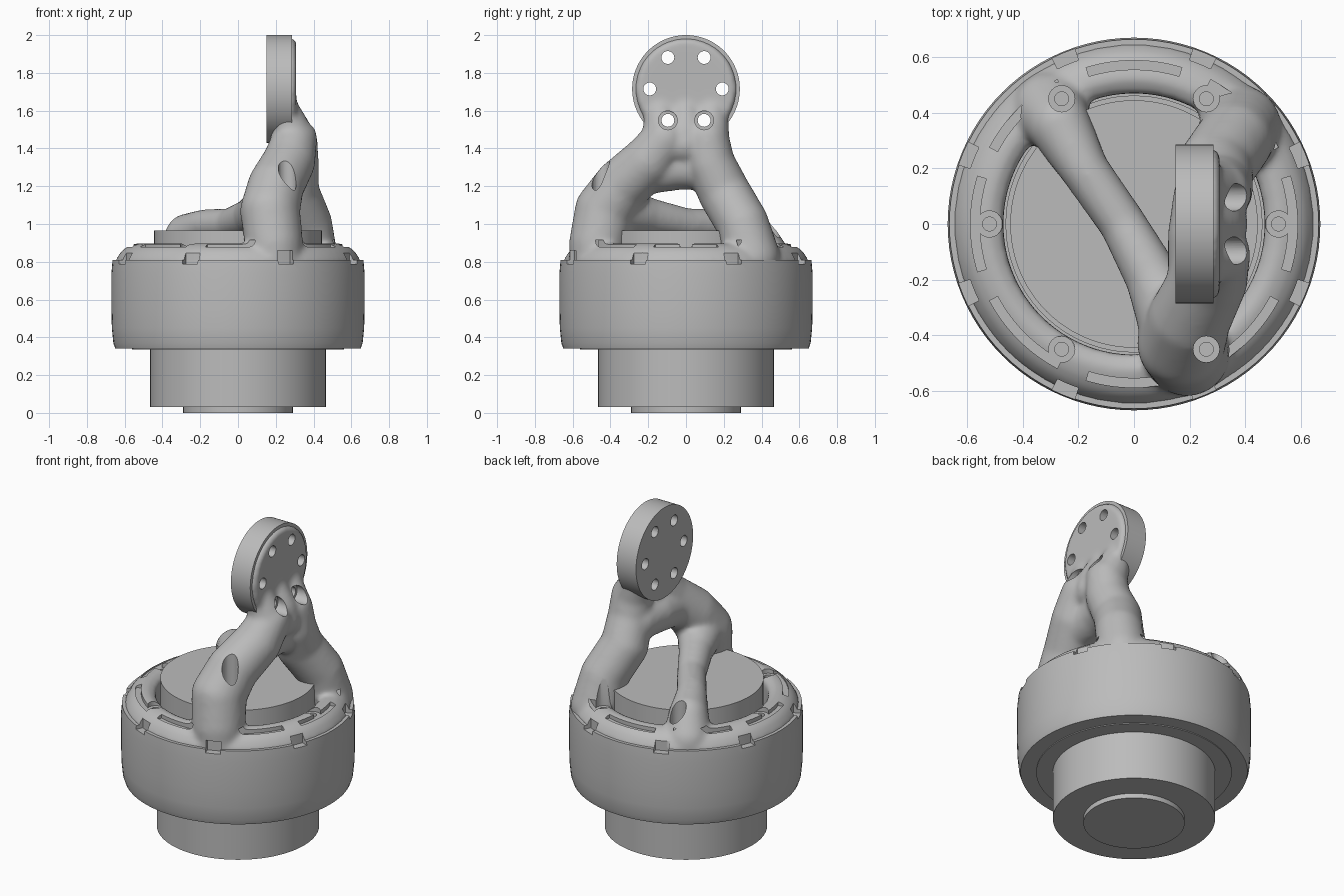
import bpy, bmesh, math
from mathutils import Matrix, Vector

if "Cube" in bpy.data.objects:
    bpy.data.objects.remove(bpy.data.objects["Cube"])

TAU = 2 * math.pi
grey = bpy.data.materials.new("grey metal")
grey.diffuse_color = (0.5, 0.5, 0.5, 1)
grey.use_nodes = True
grey.node_tree.nodes["Principled BSDF"].inputs["Base Color"].default_value = grey.diffuse_color


def lathe(bm, profile, seg=96, mat=Matrix(), a0=0.0, a1=TAU):
    """Revolve a closed (radius, height) outline around z, fully or over an arc."""
    full = a1 - a0 > TAU - 1e-4
    n = len(profile)
    rings = []
    for i in range(seg if full else seg + 1):
        a = a0 + (a1 - a0) * i / seg
        rings.append([bm.verts.new(mat @ Vector((r * math.cos(a), r * math.sin(a), z)))
                      for r, z in profile])
    faces = []
    for i in range(seg):
        p, q = rings[i], rings[(i + 1) % len(rings)]
        for j in range(n):
            k = (j + 1) % n
            rj, rk = profile[j][0], profile[k][0]
            if rj == 0 and rk == 0:
                continue
            if rj == 0:
                faces.append(bm.faces.new((p[j], q[k], p[k])))
            elif rk == 0:
                faces.append(bm.faces.new((p[j], q[j], p[k])))
            else:
                faces.append(bm.faces.new((p[j], q[j], q[k], p[k])))
    if not full:
        bm.faces.new(rings[0])
        bm.faces.new(rings[-1])
    bmesh.ops.remove_doubles(bm, verts=[v for ring in rings for v in ring], dist=1e-6)


def limb(bm, points, steps=10):
    """Tapered round limb through (x, y, z, radius) points."""
    for a, b in zip(points, points[1:]):
        for s in range(steps + 1):
            x, y, z, r = Vector(a).lerp(Vector(b), s / steps)
            bmesh.ops.create_icosphere(bm, subdivisions=3, radius=r,
                                       matrix=Matrix.Translation((x, y, z)))


def make(name, bm):
    loose = [v for v in bm.verts if not v.link_faces]
    bmesh.ops.delete(bm, geom=loose, context='VERTS')
    bmesh.ops.recalc_face_normals(bm, faces=bm.faces)
    mesh = bpy.data.meshes.new(name)
    bm.to_mesh(mesh)
    bm.free()
    mesh.materials.append(grey)
    ob = bpy.data.objects.new(name, mesh)
    bpy.context.collection.objects.link(ob)
    return ob


def turned(name, profile, mat=Matrix()):
    bm = bmesh.new()
    lathe(bm, profile, mat=mat)
    return make(name, bm)


def cut(ob, cutter):
    m = ob.modifiers.new("cut", 'BOOLEAN')
    m.operation, m.solver, m.object = 'DIFFERENCE', 'EXACT', cutter


def finish(ob, angle=35):
    """Bake the modifiers and shade smooth with sharp edges kept."""
    bpy.context.view_layer.update()
    dg = bpy.context.evaluated_depsgraph_get()
    ob.data = bpy.data.meshes.new_from_object(ob.evaluated_get(dg))
    ob.modifiers.clear()
    ob.data.materials.clear()
    ob.data.materials.append(grey)
    bpy.ops.object.select_all(action='DESELECT')
    ob.select_set(True)
    bpy.context.view_layer.objects.active = ob
    bpy.ops.object.shade_smooth_by_angle(angle=math.radians(angle))


# turned base: boss, motor body and drum shell
boss = turned("bottom_boss", [(0, 0), (0.29, 0), (0.29, 0.05), (0, 0.05)])
motor = turned("motor_body", [(0, 0.03), (0.465, 0.03), (0.465, 0.5), (0.445, 0.5),
                              (0.445, 0.965), (0, 0.965)])
drum = turned("drum_shell", [(0.46, 0.34), (0.65, 0.34), (0.66, 0.37), (0.668, 0.45),
                             (0.67, 0.55), (0.67, 0.74), (0.664, 0.81), (0.6, 0.81),
                             (0.6, 0.7), (0.46, 0.7)])
seam = turned("bottom_ring", [(0.46, 0.335), (0.56, 0.335), (0.56, 0.36), (0.46, 0.36)])

# tool flange facing sideways
FZ = 1.715
sideways = Matrix.Translation((0, 0, FZ)) @ Matrix.Rotation(math.pi / 2, 4, 'Y')
flange = turned("tool_flange", [(0, 0.15), (0.285, 0.15), (0.285, 0.285), (0, 0.285)], sideways)

# organic frame: shoulder ring, two legs, strut, neck and flange backing
bm = bmesh.new()
lathe(bm, [(0.47, 0.6), (0.47, 0.875), (0.52, 0.9), (0.57, 0.89), (0.615, 0.86),
           (0.648, 0.81), (0.648, 0.6)])
lathe(bm, [(0, 0.2), (0.268, 0.2), (0.268, 0.298), (0.25, 0.308), (0, 0.308)], mat=sideways)
limb(bm, [(0.2, -0.47, 0.72, 0.145), (0.19, -0.465, 0.9, 0.155), (0.17, -0.43, 1.07, 0.16),
          (0.2, -0.34, 1.2, 0.15), (0.27, -0.2, 1.33, 0.14), (0.3, -0.11, 1.45, 0.12)])
limb(bm, [(0.38, 0.35, 0.82, 0.15), (0.36, 0.3, 1.0, 0.14), (0.29, 0.2, 1.17, 0.14),
          (0.3, 0.13, 1.32, 0.13), (0.3, 0.11, 1.45, 0.12)])
limb(bm, [(-0.3, 0.41, 0.82, 0.14), (-0.27, 0.36, 0.94, 0.115), (-0.18, 0.2, 0.99, 0.088),
          (-0.04, 0.0, 1.0, 0.085), (0.07, -0.2, 1.04, 0.1), (0.16, -0.38, 1.08, 0.14)])
limb(bm, [(0.24, -0.18, 1.28, 0.12), (0.24, -0.04, 1.3, 0.12), (0.26, 0.1, 1.3, 0.12)])
for side in (-1, 0, 1):
    limb(bm, [(0.3, side * 0.1, 1.42, 0.11), (0.285, side * 0.12, 1.48, 0.11),
              (0.245, side * 0.14, 1.6, 0.082)])
frame = make("organic_frame", bm)
rm = frame.modifiers.new("blend", 'REMESH')
rm.mode, rm.voxel_size = 'VOXEL', 0.014
sm = frame.modifiers.new("soften", 'SMOOTH')
sm.factor, sm.iterations = 0.5, 12

# screw pockets around the shoulder and bolt holes through the flange
bm = bmesh.new()
for i in range(6):
    a = i * TAU / 6
    pos = Matrix.Translation((0.52 * math.cos(a), 0.52 * math.sin(a), 0))
    lathe(bm, [(0, 0.78), (0.025, 0.78), (0.025, 0.868), (0.047, 0.868),
               (0.047, 1.42), (0, 1.42)], 32, pos)
    off = Matrix.Translation((0, 0.192 * math.cos(a), 0.192 * math.sin(a)))
    lathe(bm, [(0, 0.05), (0.034, 0.05), (0.034, 0.312), (0.05, 0.312),
               (0.05, 0.6), (0, 0.6)], 32, off @ sideways)
holes = make("hole_cutter", bm)

# arc slots on the shoulder and notches along the rim
bm = bmesh.new()
for i in range(8):
    a = i * TAU / 8
    w = math.radians(17)
    lathe(bm, [(0.555, 0.868), (0.588, 0.868), (0.588, 0.915), (0.555, 0.915)],
          16, a0=a - w, a1=a + w)
    b, w = a + TAU / 16, math.radians(3.8)
    lathe(bm, [(0.622, 0.787), (0.7, 0.787), (0.7, 0.86), (0.622, 0.86)],
          4, a0=b - w, a1=b + w)
slots = make("slot_cutter", bm)

for ob in (frame, drum):
    cut(ob, slots)
for ob in (frame, flange):
    cut(ob, holes)
for ob in (boss, motor, drum, seam, flange, frame):
    finish(ob)
for helper in (holes, slots):
    bpy.data.objects.remove(helper)
